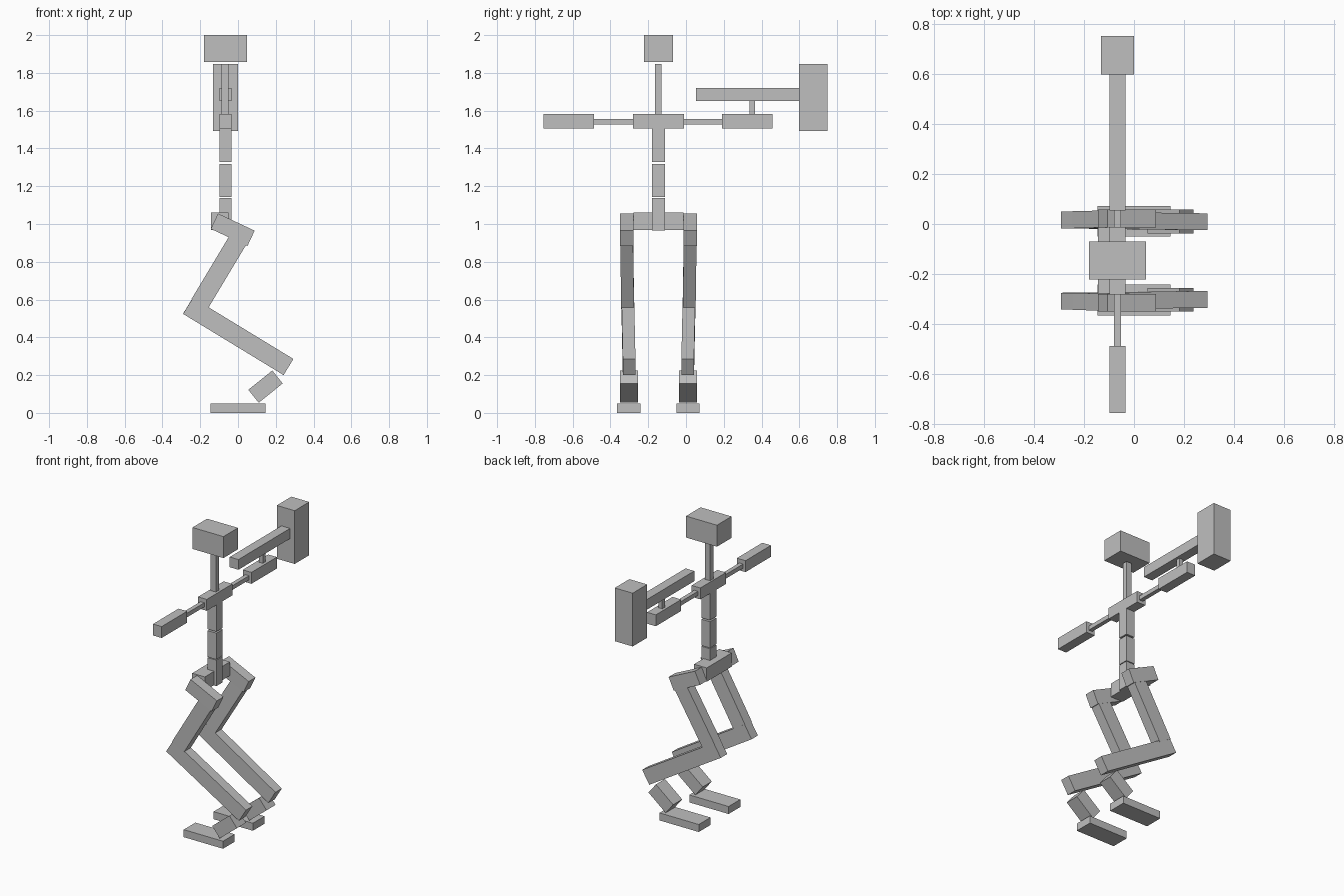
import bpy
from mathutils import Matrix, Vector

cube = bpy.data.objects.get("Cube")
if cube:
    bpy.data.objects.remove(cube, do_unlink=True)

grey = bpy.data.materials.new("plain grey")
grey.use_nodes = True
colour = (0.52, 0.52, 0.52, 1)
grey.diffuse_color = colour
grey.node_tree.nodes["Principled BSDF"].inputs["Base Color"].default_value = colour

SPINE_X, SPINE_Y = -0.066, -0.146


def add_block(name, matrix):
    bpy.ops.mesh.primitive_cube_add(size=1)
    obj = bpy.context.object
    obj.name = name
    obj.data.transform(matrix)
    obj.data.materials.append(grey)


def box(name, x, y, z):
    """Upright block from its (min, max) range on each axis."""
    centre = Vector([(a + b) / 2 for a, b in (x, y, z)])
    size = [b - a for a, b in (x, y, z)]
    add_block(name, Matrix.Translation(centre) @ Matrix.Diagonal((*size, 1)))


def limb(name, start, end, width, depth):
    """Tilted block running between two points, its width along y."""
    start, end = Vector(start), Vector(end)
    along = (end - start).normalized()
    side = Vector((0, 1, 0))
    side = (side - along * side.dot(along)).normalized()
    turn = Matrix((along, side, along.cross(side))).transposed().to_4x4()
    size = Matrix.Diagonal(((end - start).length, width, depth, 1))
    add_block(name, Matrix.Translation((start + end) / 2) @ turn @ size)


def around(centre, width):
    return centre - width / 2, centre + width / 2


# Head, neck and spine
bar_x = around(SPINE_X, 0.064)
spine_y = around(SPINE_Y, 0.067)
box("head", (-0.18, 0.048), (-0.222, -0.069), (1.857, 2.0))
box("neck", around(-0.068, 0.038), around(SPINE_Y, 0.034), (1.58, 1.847))
box("chest", bar_x, spine_y, (1.328, 1.506))
box("waist", bar_x, spine_y, (1.143, 1.318))
box("lower_spine", bar_x, spine_y, (0.965, 1.138))

# Shoulder bar and arms
arm_z = (1.506, 1.582)
rod_x = around(SPINE_X, 0.028)
box("shoulder_bar", bar_x, around(SPINE_Y, 0.27), arm_z)
box("right_arm_rod", rod_x, (-0.487, -0.281), (1.527, 1.555))
box("left_arm_rod", rod_x, (-0.011, 0.19), (1.527, 1.555))
box("right_forearm", bar_x, (-0.755, -0.487), arm_z)
box("left_forearm", bar_x, (0.19, 0.458), arm_z)

# Mounted beam and end block
box("mount_post", rod_x, (0.336, 0.365), (1.582, 1.652))
box("beam", bar_x, (0.053, 0.597), (1.652, 1.72))
box("end_block", (-0.132, 0.0), (0.597, 0.75), (1.492, 1.847))

# Hips and legs
box("hip_bar", (-0.143, -0.05), around(SPINE_Y, 0.264), (0.968, 1.06))
for side, s in (("left", 1), ("right", -1)):
    def at(x, out, z):
        return x, SPINE_Y + s * out, z

    limb(side + "_hip", at(-0.125, 0.168, 1.015), at(0.069, 0.168, 0.924), 0.07, 0.09)
    limb(side + "_thigh", at(0.004, 0.168, 0.922), at(-0.203, 0.163, 0.577), 0.068, 0.1)
    limb(side + "_shin", at(-0.265, 0.162, 0.567), at(0.267, 0.155, 0.243), 0.067, 0.1)
    limb(side + "_ankle", at(0.209, 0.156, 0.19), at(0.082, 0.156, 0.088), 0.095, 0.088)
    box(side + "_foot", (-0.145, 0.145), around(SPINE_Y + s * 0.157, 0.123), (0.0, 0.05))
